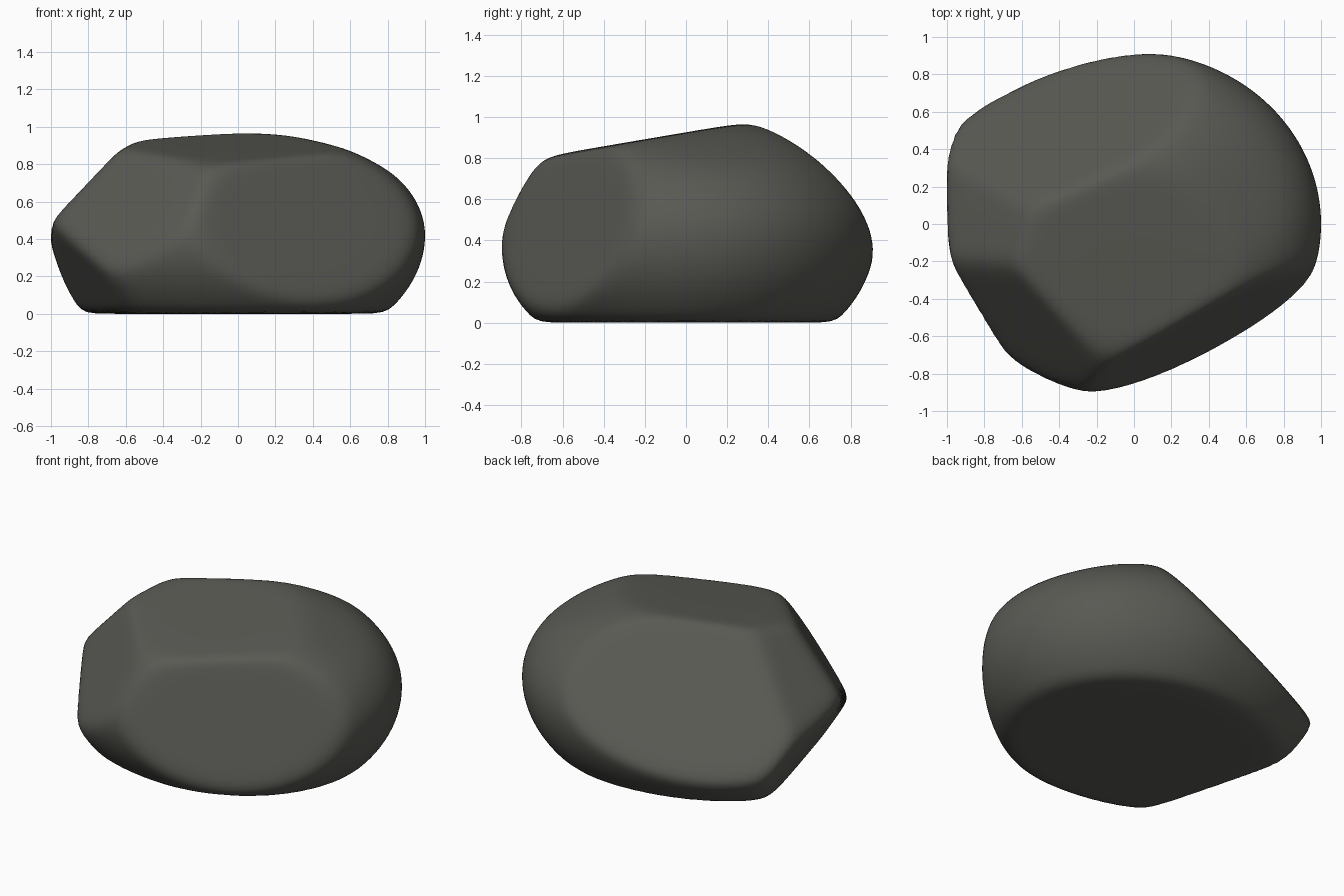
import bpy
import bmesh
from mathutils import Vector

cube = bpy.data.objects.get("Cube")
if cube:
    bpy.data.objects.remove(cube, do_unlink=True)

CENTRE = Vector((0, 0, 0.42))
SHARPNESS = 32          # higher gives crisper edges between facets

# Worn facets: a point on each and its outward direction
FACETS = {
    "top": ((0, 0.3, 0.977), (0, -0.17, 1)),
    "base": ((0, 0, 0), (0, 0, -1)),
    "back_slope": ((-0.25, 0.22, 0.955), (-0.345, 0.68, 0.65)),
    "side_slope": ((-0.6, 0, 0.895), (-0.72, 0.1, 0.69)),
    "side_wall": ((-1.025, 0.2, 0.43), (-0.95, 0, -0.3)),
    "undercut": ((-0.98, -0.21, 0.45), (-0.8, -0.22, -0.5)),
    "front_slope": ((-0.6, -0.27, 0.87), (-0.59, -0.62, 0.52)),
    "front_wall": ((0.3, -0.66, 0.35), (0.45, -0.84, 0.28)),
    "shoulder": ((0.5, 0.1, 0.905), (0.37, 0.1, 0.92)),
}
planes = []
for point, normal in FACETS.values():
    n = Vector(normal).normalized()
    planes.append((n, n.dot(Vector(point) - CENTRE)))


def surface(d):
    """Point where a ray leaves the stone: rounded body softly cut by facets."""
    rx = 1.0 if d.x > 0 else 1.25
    rz = 0.59 if d.z > 0 else 0.68
    body = Vector((d.x / rx, d.y / 0.92, d.z / rz)).length
    total = body ** SHARPNESS
    for n, dist in planes:
        total += max(0, n.dot(d) / dist) ** SHARPNESS
    return CENTRE + d * total ** (-1 / SHARPNESS)


# Stone body
bm = bmesh.new()
bmesh.ops.create_icosphere(bm, subdivisions=6, radius=1)
for v in bm.verts:
    v.co = surface(v.co.normalized())

mesh = bpy.data.meshes.new("stone")
bm.to_mesh(mesh)
bm.free()
stone = bpy.data.objects.new("stone", mesh)
bpy.context.collection.objects.link(stone)
mesh.shade_smooth()

# Dark grey stone
colour = (0.1, 0.1, 0.088, 1)
mat = bpy.data.materials.new("dark_grey_stone")
mat.use_nodes = True
mat.diffuse_color = colour
mat.node_tree.nodes["Principled BSDF"].inputs["Base Color"].default_value = colour
mesh.materials.append(mat)
